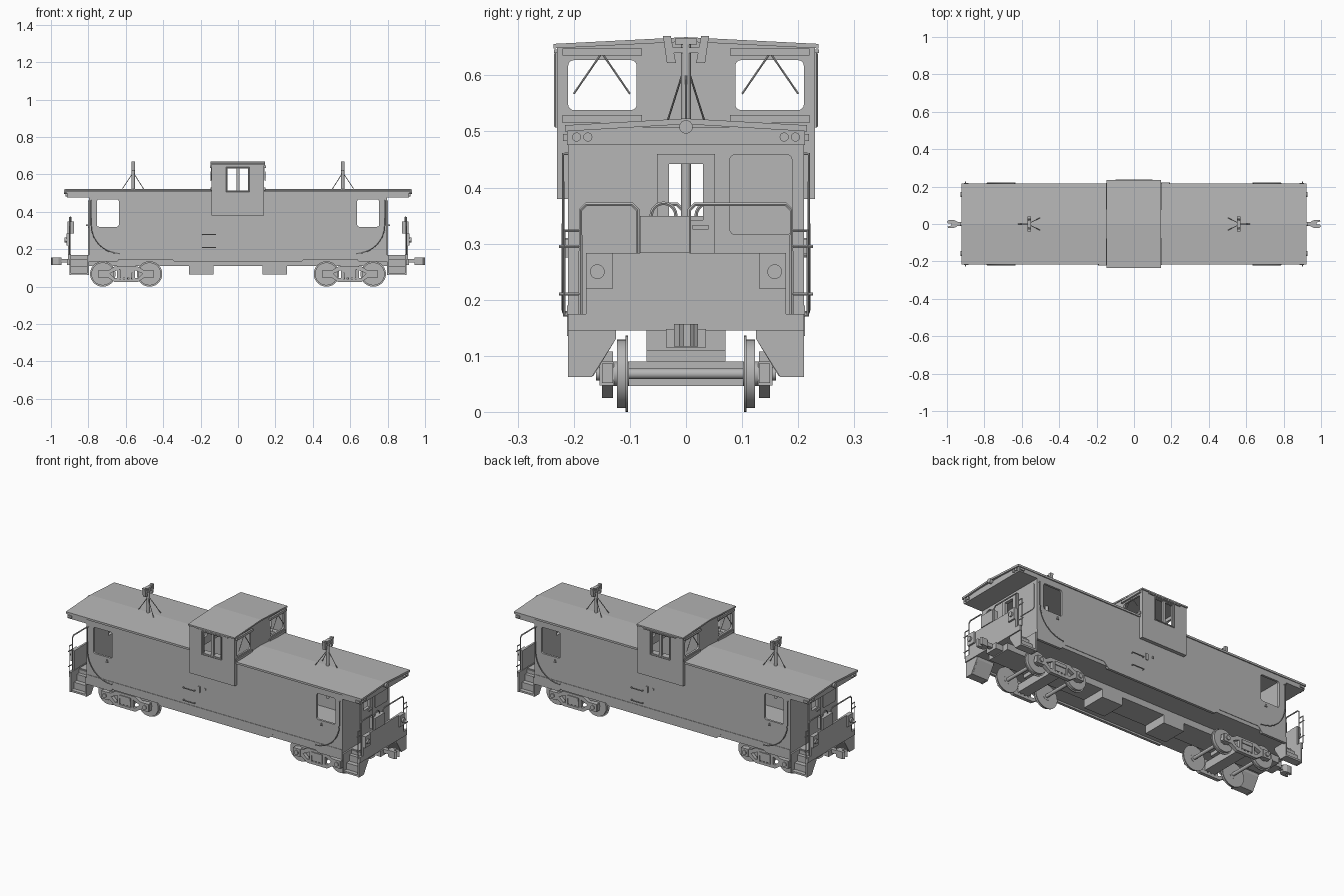
import bpy, bmesh, math
from mathutils import Matrix, Vector

if "Cube" in bpy.data.objects:
    bpy.data.objects.remove(bpy.data.objects["Cube"])

GREY = bpy.data.materials.new("plain_grey")
GREY.diffuse_color = (0.47, 0.47, 0.47, 1)
GREY.use_nodes = True
GREY.node_tree.nodes["Principled BSDF"].inputs["Base Color"].default_value = GREY.diffuse_color
half = []          # parts that repeat turned 180 degrees at the other end


def finish(name, me, rep=False, smooth=False):
    me.materials.clear()
    me.materials.append(GREY)
    for p in me.polygons:
        p.use_smooth = smooth
        p.material_index = 0
    if smooth:
        me.set_sharp_from_angle(angle=math.radians(35))
    o = bpy.data.objects.new(name, me)
    bpy.context.collection.objects.link(o)
    if rep:
        half.append(o)
    return o


def from_bm(name, bm, rep=False, smooth=False):
    bmesh.ops.recalc_face_normals(bm, faces=bm.faces[:])
    me = bpy.data.meshes.new(name)
    bm.to_mesh(me)
    bm.free()
    return finish(name, me, rep, smooth)


def prism(name, pts, axis, a, b, rep=False):
    """Extrude a 2D outline along an axis from a to b."""
    put = {"X": lambda u, v, w: (w, u, v), "Y": lambda u, v, w: (u, w, v),
           "Z": lambda u, v, w: (u, v, w)}[axis]
    bm = bmesh.new()
    f = bm.faces.new([bm.verts.new(put(u, v, a)) for u, v in pts])
    r = bmesh.ops.extrude_face_region(bm, geom=[f])
    vs = [g for g in r["geom"] if isinstance(g, bmesh.types.BMVert)]
    bmesh.ops.translate(bm, verts=vs, vec=put(0, 0, b - a))
    return from_bm(name, bm, rep)


def box(name, x0, x1, y0, y1, z0, z1, rep=False):
    return prism(name, [(x0, y0), (x1, y0), (x1, y1), (x0, y1)], "Z", z0, z1, rep)


def rrect(u0, u1, v0, v1, r=0.012, n=4):
    pts = []
    for cu, cv, s in ((u1-r, v1-r, 0), (u0+r, v1-r, 1), (u0+r, v0+r, 2), (u1-r, v0+r, 3)):
        for i in range(n + 1):
            t = (s + i / n) * math.pi / 2
            pts.append((cu + r * math.cos(t), cv + r * math.sin(t)))
    return pts


def cyl(name, axis, c, r, length, rep=False, r2=None, seg=32):
    rot = {"X": Matrix.Rotation(math.pi/2, 4, "Y"), "Y": Matrix.Rotation(math.pi/2, 4, "X"),
           "Z": Matrix()}[axis]
    bm = bmesh.new()
    bmesh.ops.create_cone(bm, cap_ends=True, segments=seg, radius1=r, radius2=r if r2 is None else r2,
                          depth=length, matrix=Matrix.Translation(c) @ rot)
    return from_bm(name, bm, rep, True)


def tube(name, pts, r=0.003, rep=False, closed=False):
    cu = bpy.data.curves.new(name, "CURVE")
    cu.dimensions, cu.bevel_depth, cu.bevel_resolution, cu.use_fill_caps = "3D", r, 1, True
    sp = cu.splines.new("POLY")
    sp.points.add(len(pts) - 1)
    for p, q in zip(sp.points, pts):
        p.co = (*q, 1)
    sp.use_cyclic_u = closed
    o = bpy.data.objects.new(name, cu)
    bpy.context.collection.objects.link(o)
    me = bpy.data.meshes.new_from_object(o.evaluated_get(bpy.context.evaluated_depsgraph_get()))
    bpy.data.objects.remove(o)
    return finish(name, me, rep, True)


def cut(o, cutters):
    for c in cutters:
        c.hide_render = True
        m = o.modifiers.new("cut", "BOOLEAN")
        m.operation, m.solver, m.object = "DIFFERENCE", "EXACT", c
    me = bpy.data.meshes.new_from_object(o.evaluated_get(bpy.context.evaluated_depsgraph_get()))
    o.modifiers.clear()
    o.data = me
    for c in cutters:
        bpy.data.objects.remove(c)


# Body shell with see-through side windows and door windows
body = box("body", -.797, .797, -.21, .21, .145, .506)
cut(body, [box("c", -.785, .785, -.198, .198, .17, .496),
           prism("c", rrect(.637, .755, .32, .467), "Y", -.3, .3),
           prism("c", rrect(-.755, -.637, .32, .467), "Y", -.3, .3),
           box("c", -.9, .9, -.03, .03, .342, .442),
           box("c", -.13, .13, -.19, .19, .48, .53)])

# Main roof, opened under the lookout
roof = prism("roof", [(-.216, .5), (0, .513), (.216, .5), (.216, .511), (0, .523), (-.216, .511)],
             "X", -.922, .922)
cut(roof, [box("c", -.13, .13, -.19, .19, .4, .6)])

# Side sills, raised above the trucks
sill = [(-.797, .135), (-.645, .135), (-.62, .165), (-.37, .165), (-.34, .135)]
sill += [(-x, z) for x, z in reversed(sill)] + [(.797, .19), (-.797, .19)]
for s in (-1, 1):
    prism("side_sill", sill, "Y", s * .198, s * .2125)

# Lookout on the roof
cup = prism("lookout", [(-.23, .38), (.23, .38), (.23, .65), (0, .662), (-.23, .65)], "X", -.142, .14)
inside = [(-.218, .512), (-.19, .512), (-.19, .3), (.19, .3), (.19, .512), (.218, .512),
          (.218, .64), (0, .65), (-.218, .64)]
ends = [prism("c", rrect(min(s*.088, s*.21), max(s*.088, s*.21), .538, .627, .01), "X", -.3, .3)
        for s in (-1, 1)]
cut(cup, [prism("c", inside, "X", -.13, .13), box("c", -.3, .3, -.209, .209, .3, .505),
          box("c", -.055, -.008, -.3, .3, .515, .632), box("c", .008, .053, -.3, .3, .515, .632)] + ends)
prism("lookout_roof", [(-.236, .648), (0, .66), (.236, .648), (.236, .656), (0, .668), (-.236, .656)],
      "X", -.147, .144)
for s in (-1, 1):
    y0, y1 = sorted((s * .23, s * .235))
    tube("lookout_window_frame", [(x, s * .231, z) for x, z in
         ((-.061, .509), (.059, .509), (.059, .638), (-.061, .638))], .004, closed=True)
    box("lookout_drip_strip", -.1, .1, y0, y1 + .002, .64, .646)
    a, b = sorted((s * .078, s * .22))
    box("window_visor", .138, .15, a, b, .635, .648, True)
    box("window_ledge", .138, .146, a, b, .515, .529, True)
    for e in (.1, .2):
        tube("wiper", [(.143, s * .15, .64), (.145, s * e, .567)], .002, True)

# Porch roof header with lamps
box("roof_header", .797, .913, -.212, .212, .476, .508, True)
for s in (-1, 1):
    for y in (.175, .195):
        cyl("header_lamp", "X", (.916, s * y, .49), .008, .012, True, seg=20)
    a, b = sorted((s * .21, s * .219))
    box("header_end_bracket", .885, .91, a, b, .483, .495, True)
cyl("roof_lamp", "X", (.922, 0, .508), .012, .018, True)

# Aerial masts on the roof
cyl("mast", "Z", (.56, 0, .5), .009, .32, True, seg=12)
box("mast_crossbar", .552, .568, -.036, .036, .64, .65, True)
box("mast_cap", .55, .57, -.02, .02, .655, .666, True)
for s in (-1, 1):
    prism("mast_fork", [(s*.018, .622), (s*.034, .622), (s*.041, .67), (s*.027, .67)], "X", .551, .569, True)
    tube("mast_brace", [(.56, s * .004, .61), (.5, s * .034, .515)], .002, True)
tube("mast_brace", [(.56, 0, .61), (.622, 0, .518)], .002, True)

# End wall: door and window pane
door = box("end_door", .795, .803, -.052, .052, .17, .46, True)
cut(door, [box("c", .7, .9, -.03, .03, .342, .442)])
prism("end_window", rrect(.077, .19, .315, .46), "X", .795, .801, True)
box("door_handle", .8, .812, .012, .04, .325, .333, True)

# End platform, end sheet and marker lamps
box("platform", .797, .9, -.135, .135, .146, .17, True)
box("end_beam", .893, .908, -.21, .21, .145, .175, True)
box("end_sheet", .897, .908, -.13, .13, .17, .283, True)
for s in (-1, 1):
    a, b = sorted((s * .13, s * .178))
    box("lamp_post", .895, .908, a, b, .17, .283, True)
    box("lamp_box", .9, .918, a, b, .22, .283, True)
    cyl("marker_lamp", "X", (.92, s * .158, .25), .013, .014, True, seg=24)
    # Steps between two stringers
    outline = [(s * y, z) for y, z in ((.125, .17), (.125, .13), (.168, .062), (.21, .062), (.21, .17))]
    for x in (.797, .893):
        prism("step_stringer", outline, "X", x, x + .009, True)
    stair = [(s * y, z) for y, z in ((.125, .165), (.125, .13), (.165, .064), (.209, .064), (.209, .074),
                                     (.186, .074), (.186, .11), (.16, .11), (.16, .145), (.14, .145), (.14, .165))]
    prism("steps", stair, "X", .804, .895, True)
    # Curved handrail on the body side
    arc = [(.635 + .15 * math.sin(t), s * .219, .328 - .15 * math.cos(t))
           for t in [i * math.pi / 16 for i in range(9)]]
    tube("side_handrail", [(.635, s * .208, .178)] + arc + [(.785, s * .219, .46), (.785, s * .208, .46)],
         .0025, True)
    # Corner grab rail
    tube("corner_grab", [(.9, s * y, z) for y, z in ((.2, .172), (.217, .172), (.217, .323), (.19, .323))],
         .003, True)
    for z in (.21, .295):
        tube("corner_grab_peg", [(.9, s * .19, z), (.9, s * .226, z)], .003, True)
    # Fixtures below the side windows
    prism("window_hook", [(.66, .292), (.675, .292), (.668, .308)], "Y", s * .208, s * .216, True)

# Platform railings
for name, pts in (("railing_left", ((-.188, .172), (-.188, .36), (-.178, .37), (-.096, .37), (-.086, .36), (-.086, .28))),
                  ("railing_right", ((.006, .28), (.006, .36), (.016, .37), (.178, .37), (.188, .36), (.188, .172)))):
    tube(name, [(.9, y, z) for y, z in pts], .0038, True)

# Hand brake
box("brake_box", .878, .912, -.082, .006, .283, .349, True)
tube("brake_wheel", [(.895, -.04 + .022 * math.cos(i * math.pi / 10), .35 + .022 * math.sin(i * math.pi / 10))
                     for i in range(20)], .0035, True, True)

# Grab bars and small boxes on the side
for z in (.21, .28):
    tube("side_grab", [(-.19, -.208, z), (-.19, -.22, z), (-.12, -.22, z), (-.12, -.208, z)], .003, True)
box("side_latch", -.103, -.088, -.215, -.208, .275, .31, True)
box("side_hook", -.06, -.052, -.215, -.208, .297, .308, True)

# Couplers
box("coupler_pocket", .86, .915, -.036, .036, .115, .148, True)
box("coupler_shank", .9, .96, -.011, .011, .128, .149, True)
prism("coupler_knuckle", [(.945, -.013), (.962, -.021), (.99, -.021), (1.0, -.012), (.995, -.004), (.975, -.004),
                          (.975, .008), (.998, .014), (.993, .021), (.96, .02), (.945, .012)],
      "Z", .117, .157, True)

# Underframe
box("centre_sill", -.87, .87, -.07, .07, .11, .146)
box("equipment_box", .132, .262, -.07, .07, .065, .112, True)

# Trucks
T = .598
box("bolster", T - .032, T + .032, -.15, .15, .046, .09, True)
box("centre_plate", T - .05, T + .05, -.07, .07, .09, .112, True)
frame = [(-.15, .086), (-.09, .09), (-.062, .108), (.062, .108), (.09, .09), (.15, .086),
         (.15, .052), (.1, .05), (.062, .025), (-.062, .025), (-.1, .05), (-.15, .052)]
for s in (-1, 1):
    a, b = sorted((s * .13, s * .15))
    f = prism("truck_side_frame", [(T + x, z) for x, z in frame], "Y", a, b, True)
    cut(f, [box("c", T - .035, T + .035, -.2, .2, .04, .092)] +
           [prism("c", [(T + k * .048, .045), (T + k * .062, .045), (T + k * .088, .07), (T + k * .048, .088)],
                  "Y", -.2, .2) for k in (-1, 1)])
    for x in (-.022, 0, .022):
        cyl("truck_spring", "Z", (T + x, s * .14, .062), .009, .05, True, seg=12)
    box("bolster_end", T - .034, T + .034, min(s*.13, s*.155), max(s*.13, s*.155), .076, .095, True)
    for x in (T - .125, T + .125):
        box("axle_box", x - .022, x + .022, min(s*.128, s*.154), max(s*.128, s*.154), .047, .09, True)
        cyl("axle_cap", "Y", (x, s * .156, .068), .012, .008, True, seg=16)
        cyl("wheel_flange", "Y", (x, s * .1055, .068), .068, .005, True, seg=40)
        cyl("wheel_tread", "Y", (x, s * .1145, .068), .061, .017, True, seg=40)
        cyl("wheel_hub", "Y", (x, s * .115, .068), .022, .026, True, seg=24)
for x in (T - .125, T + .125):
    cyl("axle", "Y", (x, 0, .068), .0095, .29, True, seg=16)

# Repeat the end parts, turned half round
for o in half:
    c = o.copy()
    c.name = o.name.split(".")[0] + "_other_end"
    c.rotation_euler.z = math.pi
    bpy.context.collection.objects.link(c)
